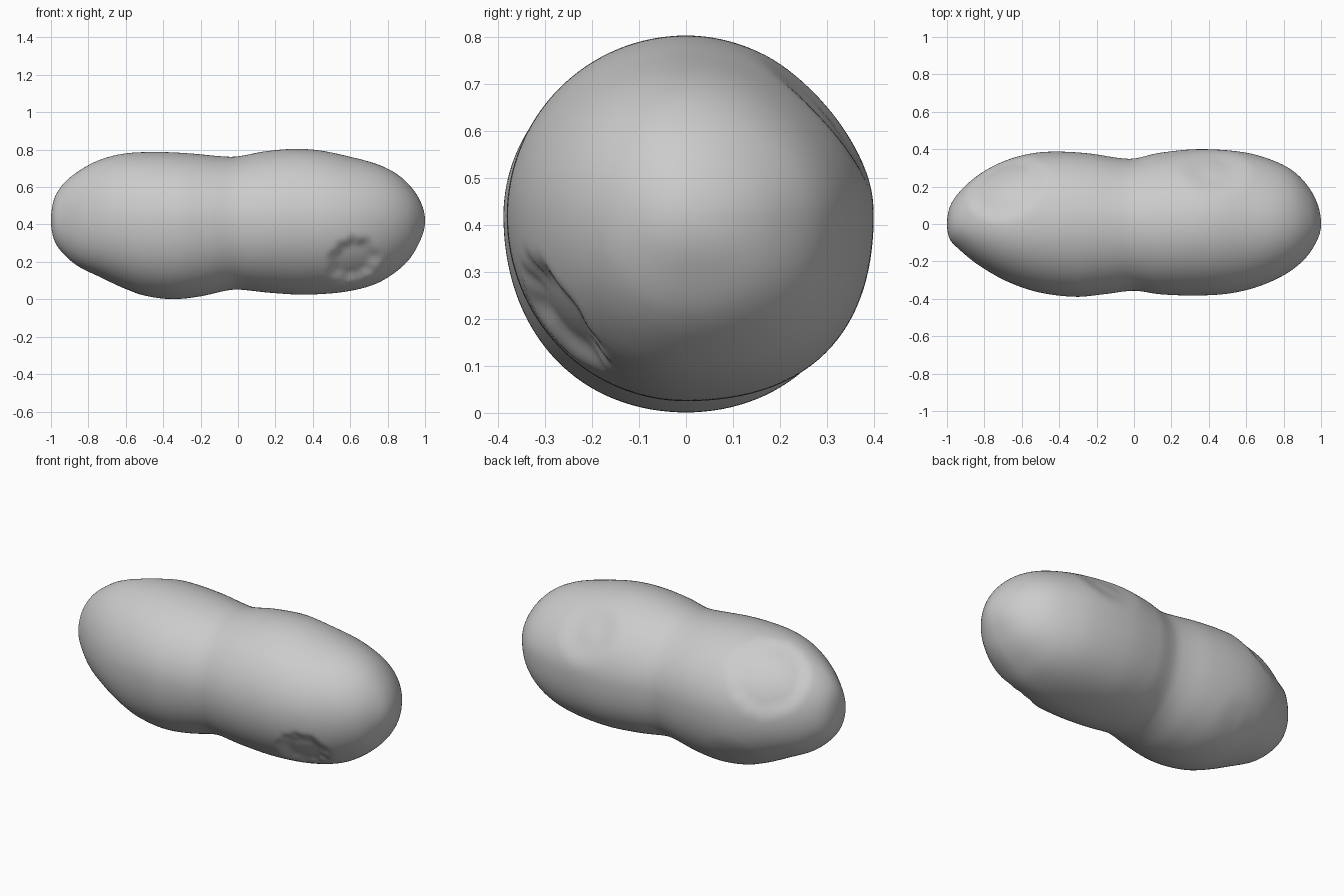
import bpy, bmesh, math
from mathutils import Vector

if "Cube" in bpy.data.objects:
    bpy.data.objects.remove(bpy.data.objects["Cube"])

AXIS_Z = 0.42

# Outline half-widths (x, distance from the long axis) in four directions
TOP = [(-.985, .11), (-.94, .19), (-.86, .26), (-.74, .325), (-.6, .36), (-.42, .367), (-.26, .36),
       (-.07, .343), (0, .344), (.14, .37), (.3, .384), (.435, .376), (.595, .343), (.755, .298),
       (.86, .242), (.94, .162), (.985, .08)]
BOTTOM = [(-.98, .11), (-.925, .185), (-.86, .24), (-.74, .30), (-.605, .363), (-.5, .40), (-.35, .419),
          (-.2, .404), (-.07, .375), (0, .368), (.17, .385), (.355, .395), (.57, .38), (.73, .34),
          (.835, .28), (.915, .207), (.97, .115)]
BACK = [(-.985, .09), (-.93, .175), (-.8, .283), (-.665, .347), (-.53, .38), (-.4, .387), (-.24, .377),
        (-.08, .353), (0, .35), (.135, .38), (.35, .4), (.59, .383), (.75, .337), (.855, .28),
        (.935, .195), (.98, .11)]
FRONT = [(-.985, .08), (-.93, .14), (-.8, .24), (-.665, .313), (-.505, .366), (-.31, .389), (-.157, .375),
         (0, .357), (.135, .375), (.295, .382), (.48, .375), (.64, .342), (.8, .274), (.91, .19), (.97, .105)]


def curve(points):
    """Smooth interpolation over the pole-to-pole angle."""
    p = [(0, 0)] + [(math.acos(-x), r) for x, r in points] + [(math.pi, 0)]
    n = len(p)
    m = []
    for i in range(n):
        a, b = p[max(i - 1, 0)], p[min(i + 1, n - 1)]
        m.append((b[1] - a[1]) / (b[0] - a[0]))

    def f(u):
        i = next((k for k in range(n - 1) if u <= p[k + 1][0]), n - 2)
        h = p[i + 1][0] - p[i][0]
        t = (u - p[i][0]) / h
        return ((2*t**3 - 3*t*t + 1) * p[i][1] + (t**3 - 2*t*t + t) * h * m[i]
                + (3*t*t - 2*t**3) * p[i + 1][1] + (t**3 - t*t) * h * m[i + 1])
    return f


# Craters: centre, inward normal, radius, depth, wall share of radius, edge raggedness
CRATERS = [
    (Vector((.62, -.27, .20)), Vector((-.25, .72, .60)), .165, .028, .55, .04),
    (Vector((-.69, .21, .65)), Vector((.38, -.55, -.72)), .24, .018, .4, .015),
    (Vector((.43, .30, .64)), Vector((-.08, -.78, -.60)), .21, .018, .7, .0),
    (Vector((-.5, .27, .17)), Vector((.08, -.75, .65)), .17, .006, .8, .0),
]


def dent(co):
    out = co.copy()
    for c, n, rad, depth, wall, rag in CRATERS:
        n = n.normalized()
        d = co - c
        if abs(d.dot(n)) > .2:
            continue
        flat = d - n * d.dot(n)
        ang = math.atan2(flat.z, flat.x)
        q = flat.length / (rad * (1 + rag * math.sin(9 * ang)))
        if q < 1:
            t = min(1, (1 - q) / wall)
            out += n * depth * t * t * (3 - 2 * t)
    return out


# Peanut-shaped rock body: fuller along the lower edges, flatter at the upper back
top, bottom, back, front = map(curve, (TOP, BOTTOM, BACK, FRONT))
RINGS, SEGS = 180, 128
bm = bmesh.new()
rings = []
for i in range(1, RINGS):
    u = math.pi * i / RINGS
    x = -math.cos(u)
    t, b, k, f = top(u), bottom(u), back(u), front(u)
    side = math.tanh(5 * x)
    ring = []
    for j in range(SEGS):
        a = 2 * math.pi * j / SEGS
        c, s = math.cos(a), math.sin(a)
        if s < 0:
            bulge = .035 + .015 * side if c > 0 else .012 - .012 * side
        else:
            bulge = -.012 - .012 * side if c > 0 else 0
        g = 1 + bulge * math.sin(2 * a) ** 2
        co = Vector((x, g * c * (k if c > 0 else f), AXIS_Z + g * s * (t if s > 0 else b)))
        ring.append(bm.verts.new(dent(co)))
    rings.append(ring)
for r0, r1 in zip(rings, rings[1:]):
    for j in range(SEGS):
        k = (j + 1) % SEGS
        bm.faces.new((r0[j], r0[k], r1[k], r1[j]))
for ring, x in ((rings[0], -1), (rings[-1], 1)):
    pole = bm.verts.new((x, 0, AXIS_Z))
    for j in range(SEGS):
        bm.faces.new((pole, ring[j], ring[(j + 1) % SEGS]))
bmesh.ops.recalc_face_normals(bm, faces=bm.faces)
for face in bm.faces:
    face.smooth = True
mesh = bpy.data.meshes.new("peanut_asteroid")
bm.to_mesh(mesh)
bm.free()
obj = bpy.data.objects.new("peanut_asteroid", mesh)
bpy.context.collection.objects.link(obj)
